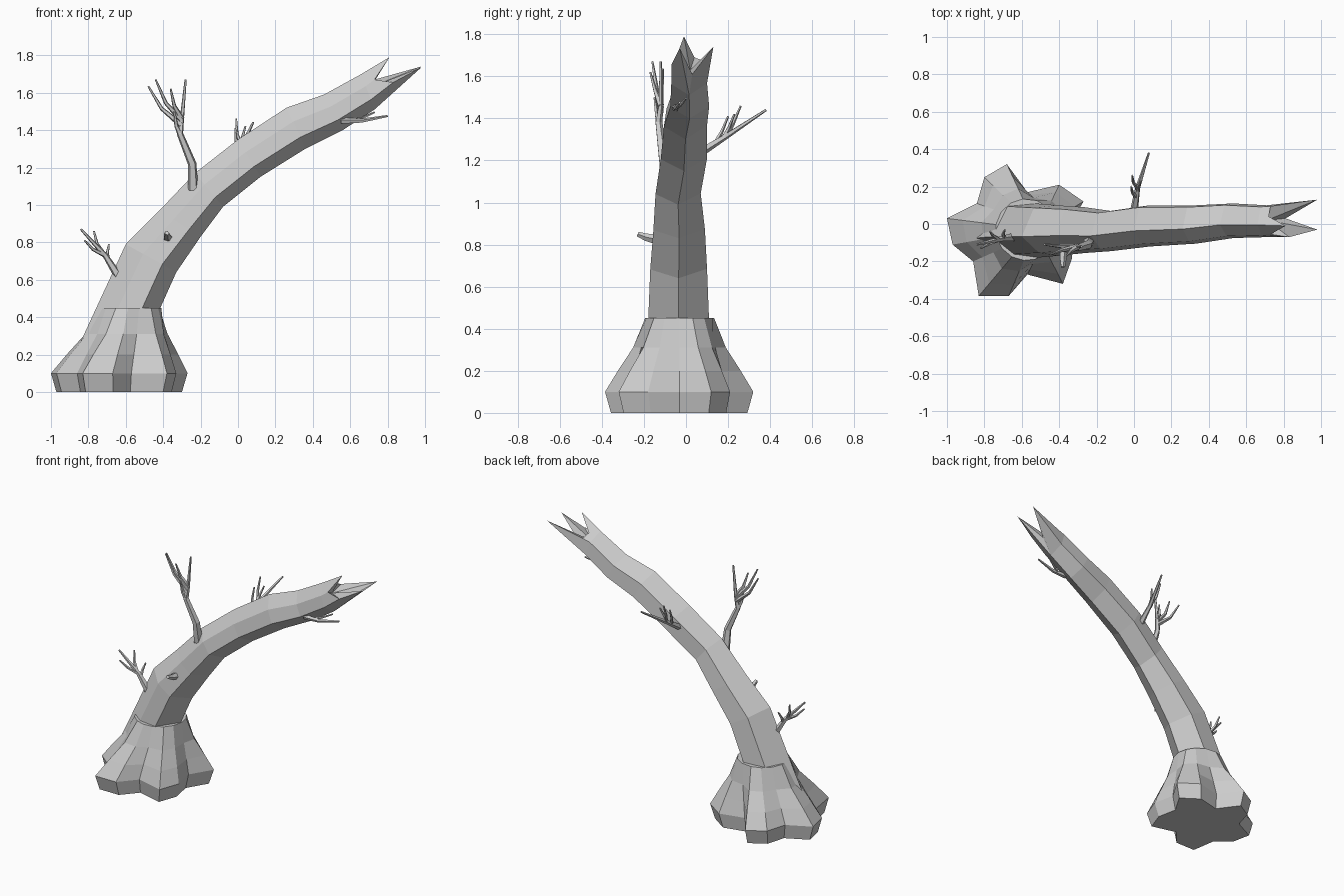
import bpy, bmesh, math
from mathutils import Vector

if "Cube" in bpy.data.objects:
    bpy.data.objects.remove(bpy.data.objects["Cube"])

bark = bpy.data.materials.new("grey_bark")
bark.diffuse_color = (0.6, 0.6, 0.6, 1)
bark.use_nodes = True
bark.node_tree.nodes["Principled BSDF"].inputs["Base Color"].default_value = bark.diffuse_color


def finish(name, bm):
    bmesh.ops.recalc_face_normals(bm, faces=bm.faces)
    mesh = bpy.data.meshes.new(name)
    bm.to_mesh(mesh)
    bm.free()
    mesh.materials.append(bark)
    bpy.context.collection.objects.link(bpy.data.objects.new(name, mesh))


def bridge(bm, a, b):
    n = len(a)
    for i in range(n):
        j = (i + 1) % n
        bm.faces.new((a[i], a[j], b[j], b[i]))


# Leaning trunk: six-sided rings between an upper and a lower edge line (x, z)
upper = [(-0.85, 0.25), (-0.79, 0.38), (-0.60, 0.79), (-0.42, 0.97), (-0.23, 1.17),
         (0.00, 1.35), (0.26, 1.52), (0.46, 1.59), (0.66, 1.70)]
lower = [(-0.44, 0.30), (-0.415, 0.45), (-0.33, 0.64), (-0.20, 0.83), (-0.08, 0.99),
         (0.12, 1.15), (0.36, 1.30), (0.56, 1.40), (0.73, 1.51)]
# Front and back extent in y of every ring
front = [-0.19, -0.18, -0.17, -0.155, -0.145, -0.12, -0.105, -0.075, -0.07]
back = [0.11, 0.11, 0.10, 0.09, 0.07, 0.10, 0.10, 0.11, 0.10]
# Section corners: share from front to back, share from lower to upper edge
section = [(0.38, 1.0), (0.06, 0.66), (0.0, 0.28), (0.5, 0.0), (1.0, 0.3), (0.95, 0.76)]

bm = bmesh.new()
rings = []
for u, l, f, b in zip(upper, lower, front, back):
    rings.append([bm.verts.new((l[0] + (u[0] - l[0]) * t, f + (b - f) * s,
                                l[1] + (u[1] - l[1]) * t)) for s, t in section])
for a, b in zip(rings, rings[1:]):
    bridge(bm, a, b)
bm.faces.new(rings[0])

# Splintered end: rim alternates between notches and long tips
rim = [bm.verts.new(p) for p in [
    (0.72, 0.04, 1.69), (0.81, -0.01, 1.79), (0.73, -0.055, 1.67),
    (0.83, -0.07, 1.655), (0.98, -0.03, 1.735), (0.81, 0.03, 1.61),
    (0.98, 0.13, 1.74), (0.73, 0.095, 1.67)]]
ri, fu, fl, lo, bl, bu = rings[-1]
for f in [(ri, fu, rim[2], rim[1]), (fu, fl, rim[3], rim[2]),
          (fl, lo, rim[4], rim[3]), (lo, rim[5], rim[4]),
          (lo, bl, rim[6], rim[5]), (bl, bu, rim[7], rim[6]),
          (bu, ri, rim[1], rim[0], rim[7])]:
    bm.faces.new(f)
hollow = bm.verts.new((0.71, 0.02, 1.63))
for i in range(8):
    bm.faces.new((rim[i], rim[(i + 1) % 8], hollow))
finish("trunk", bm)

# Flared root base: five lobes, each two outer corners and a valley
outline = [(-1.0, 0.03), (-0.97, -0.11), (-0.86, -0.20), (-0.83, -0.385), (-0.67, -0.385),
           (-0.57, -0.27), (-0.38, -0.32), (-0.33, -0.18), (-0.36, -0.03), (-0.27, 0.12),
           (-0.40, 0.21), (-0.57, 0.17), (-0.68, 0.32), (-0.80, 0.25), (-0.84, 0.11)]
foot, neck = Vector((-0.64, -0.03)), Vector((-0.575, -0.03))
bm = bmesh.new()
levels = []
# Height, scale of the outline, blend towards the round neck
for z, scale, blend in [(0, 0.92, 0), (0.1, 1, 0), (0.2, 1, 0.32), (0.31, 1, 0.7), (0.45, 1, 1)]:
    ring = []
    for p in outline:
        d = Vector(p) - foot
        q = (foot + d * scale).lerp(neck + d.normalized() * 0.165, blend)
        ring.append(bm.verts.new((q.x, q.y, z)))
    levels.append(ring)
for a, b in zip(levels, levels[1:]):
    bridge(bm, a, b)
bm.faces.new(levels[0])
bm.faces.new(levels[-1])
finish("root_base", bm)


def limb(bm, pts, r0, r1=0.005, sides=5):
    """Tapered limb through the points."""
    prev = None
    for i, p in enumerate(pts):
        d = (pts[min(i + 1, len(pts) - 1)] - pts[max(i - 1, 0)]).normalized()
        u = d.cross(Vector((0.3, 1, 0.1))).normalized()
        v = d.cross(u)
        r = r0 + (r1 - r0) * i / (len(pts) - 1)
        ring = [bm.verts.new(p + r * (u * math.cos(a) + v * math.sin(a)))
                for a in (2 * math.pi * k / sides for k in range(sides))]
        if prev:
            bridge(bm, prev, ring)
        else:
            bm.faces.new(ring)
        prev = ring
    bm.faces.new(prev)


def branch(name, path, radius, twigs=(), tip_radius=0.006):
    """Main limb plus side twigs that start at a path position and bend towards a tip."""
    bm = bmesh.new()
    pts = [Vector(p) for p in path]
    limb(bm, pts, radius, tip_radius)
    for at, tip in twigs:
        i = min(int(at), len(pts) - 2)
        start, end = pts[i].lerp(pts[i + 1], at - i), Vector(tip)
        middle = start.lerp(end, 0.5)
        middle += Vector((-0.06, 0, -0.06)) * (end - start).length
        limb(bm, [start, middle, end], radius * 0.55)
    finish(name, bm)


branch("tall_branch", [(-0.24, -0.09, 1.08), (-0.245, -0.11, 1.22), (-0.31, -0.13, 1.38),
                       (-0.30, -0.12, 1.46), (-0.28, -0.12, 1.67)], 0.03,
       [(2.6, (-0.48, -0.11, 1.635)), (2.9, (-0.44, -0.16, 1.67)),
        (3.0, (-0.36, -0.17, 1.62)), (1.9, (-0.34, -0.15, 1.50))])
branch("low_branch", [(-0.64, -0.07, 0.62), (-0.71, -0.08, 0.73), (-0.84, -0.11, 0.87)], 0.024,
       [(1.1, (-0.77, -0.04, 0.86)), (1.0, (-0.82, -0.13, 0.81)), (0.8, (-0.69, -0.03, 0.79))])
branch("back_branch", [(0.0, 0.07, 1.24), (0.02, 0.19, 1.315), (0.08, 0.38, 1.44)], 0.022,
       [(0.6, (-0.015, 0.20, 1.41)), (1.0, (-0.01, 0.26, 1.46)), (0.9, (0.04, 0.23, 1.42))])
branch("under_branch", [(0.55, -0.05, 1.45), (0.66, -0.05, 1.45), (0.80, -0.03, 1.475)], 0.018,
       [(0.6, (0.73, 0.0, 1.495))])
branch("knot_stub", [(-0.375, -0.14, 0.825), (-0.38, -0.19, 0.835), (-0.38, -0.23, 0.85)], 0.025,
       tip_radius=0.012)
